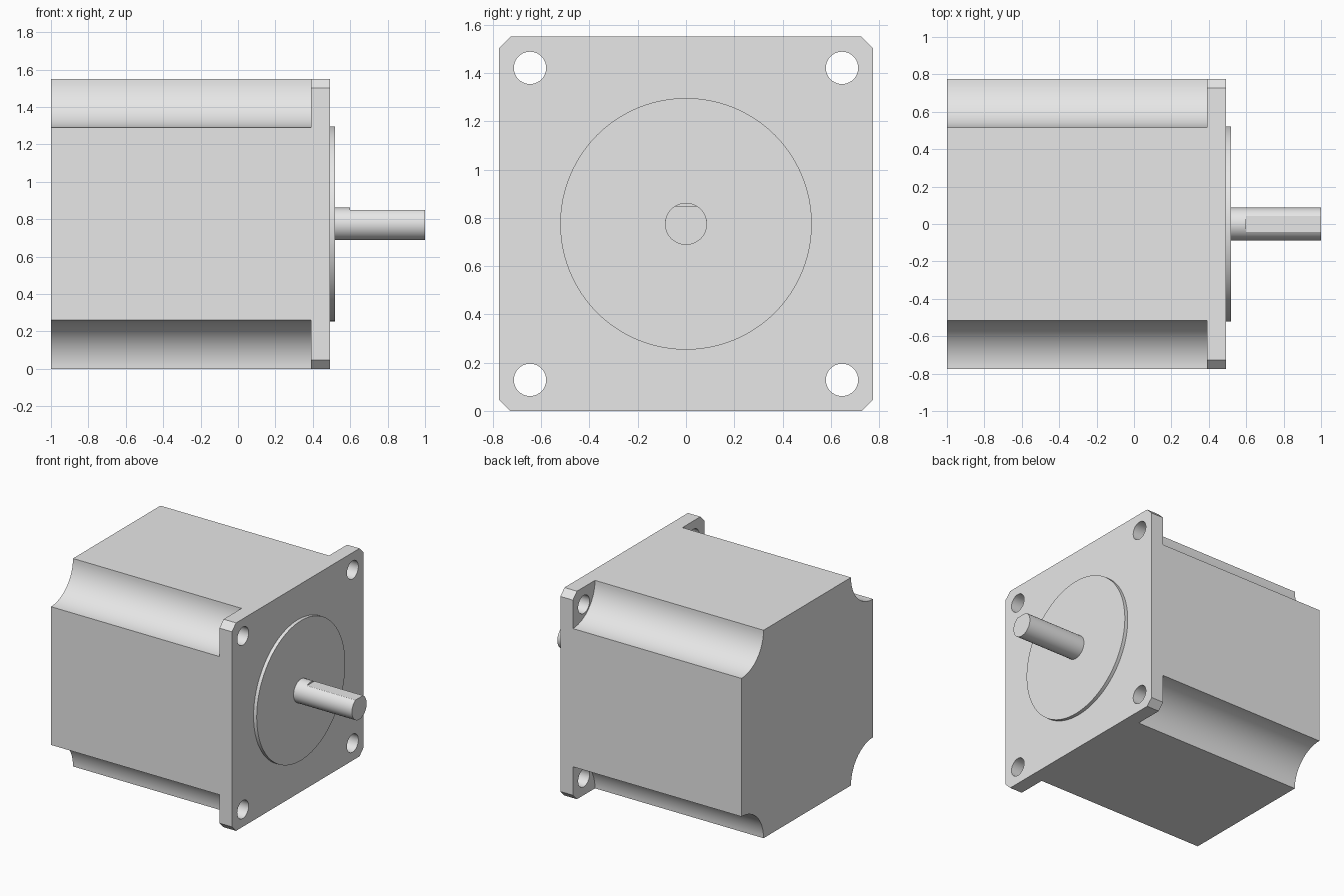
import bpy, bmesh, math

if "Cube" in bpy.data.objects:
    bpy.data.objects.remove(bpy.data.objects["Cube"])

H = 0.775          # half width of the square section, also the axis height
POCKET = 0.26      # radius of the scooped corners
CHAMFER = 0.048
HOLE_POS, HOLE_R = 0.646, 0.067
SHAFT_R, FLAT = 0.087, 0.075

metal = bpy.data.materials.new("light_grey_metal")
metal.diffuse_color = (0.8, 0.8, 0.8, 1)
metal.use_nodes = True
metal.node_tree.nodes["Principled BSDF"].inputs["Base Color"].default_value = metal.diffuse_color


def arc(cy, cz, r, a0, a1, n):
    """Points on an arc in the cross-section plane, angles in degrees."""
    angles = [math.radians(a0 + (a1 - a0) * i / n) for i in range(n + 1)]
    return [(cy + r * math.cos(a), cz + r * math.sin(a)) for a in angles]


def circle(cy, cz, r, n):
    return arc(cy, cz, r, 0, 360, n)[:-1]


def add_profile(bm, pts, x0, x1):
    """Extrude a counter-clockwise cross-section along x."""
    a = [bm.verts.new((x0, y, z + H)) for y, z in pts]
    b = [bm.verts.new((x1, y, z + H)) for y, z in pts]
    bm.faces.new(a[::-1])
    bm.faces.new(b)
    for i in range(len(pts)):
        j = (i + 1) % len(pts)
        bm.faces.new((a[i], a[j], b[j], b[i]))


def make(name, sections):
    bm = bmesh.new()
    for pts, x0, x1 in sections:
        add_profile(bm, pts, x0, x1)
    me = bpy.data.meshes.new(name)
    bm.to_mesh(me)
    bm.free()
    me.materials.append(metal)
    ob = bpy.data.objects.new(name, me)
    bpy.context.collection.objects.link(ob)
    return ob


def smooth(ob):
    bpy.ops.object.select_all(action='DESELECT')
    ob.select_set(True)
    bpy.context.view_layer.objects.active = ob
    bpy.ops.object.shade_smooth_by_angle(angle=math.radians(30))


corners = [(1, 1), (-1, 1), (-1, -1), (1, -1)]

# Motor body: square with a concave quarter-round along each long corner
body_pts = []
for k, (sy, sz) in enumerate(corners):
    body_pts += arc(sy * H, sz * H, POCKET, 270 + 90 * k, 180 + 90 * k, 20)
smooth(make("motor_body", [(body_pts, -1.0, 0.39)]))

# Mounting flange: chamfered square plate with four through holes
c = H - CHAMFER
flange_pts = [(H, -c), (H, c), (c, H), (-c, H), (-H, c), (-H, -c), (-c, -H), (c, -H)]
flange = make("mounting_flange", [(flange_pts, 0.39, 0.493)])
cutter = make("hole_cutter", [(circle(sy * HOLE_POS, sz * HOLE_POS, HOLE_R, 40), 0.3, 0.6)
                              for sy, sz in corners])
cutter.hide_render = True
mod = flange.modifiers.new("holes", 'BOOLEAN')
mod.operation = 'DIFFERENCE'
mod.solver = 'EXACT'
mod.object = cutter
bpy.context.view_layer.objects.active = flange
bpy.ops.object.modifier_apply(modifier=mod.name)
bpy.data.objects.remove(cutter)
smooth(flange)

# Raised round pilot on the flange face
smooth(make("pilot_disc", [(circle(0, 0, 0.521, 96), 0.493, 0.519)]))

# Shaft: round root, then a flat-sided length
t = math.degrees(math.asin(FLAT / SHAFT_R))
smooth(make("shaft_root", [(circle(0, 0, SHAFT_R, 48), 0.519, 0.60)]))
smooth(make("shaft_flat_end", [(arc(0, 0, SHAFT_R, 180 - t, 360 + t, 40), 0.60, 1.0)]))
